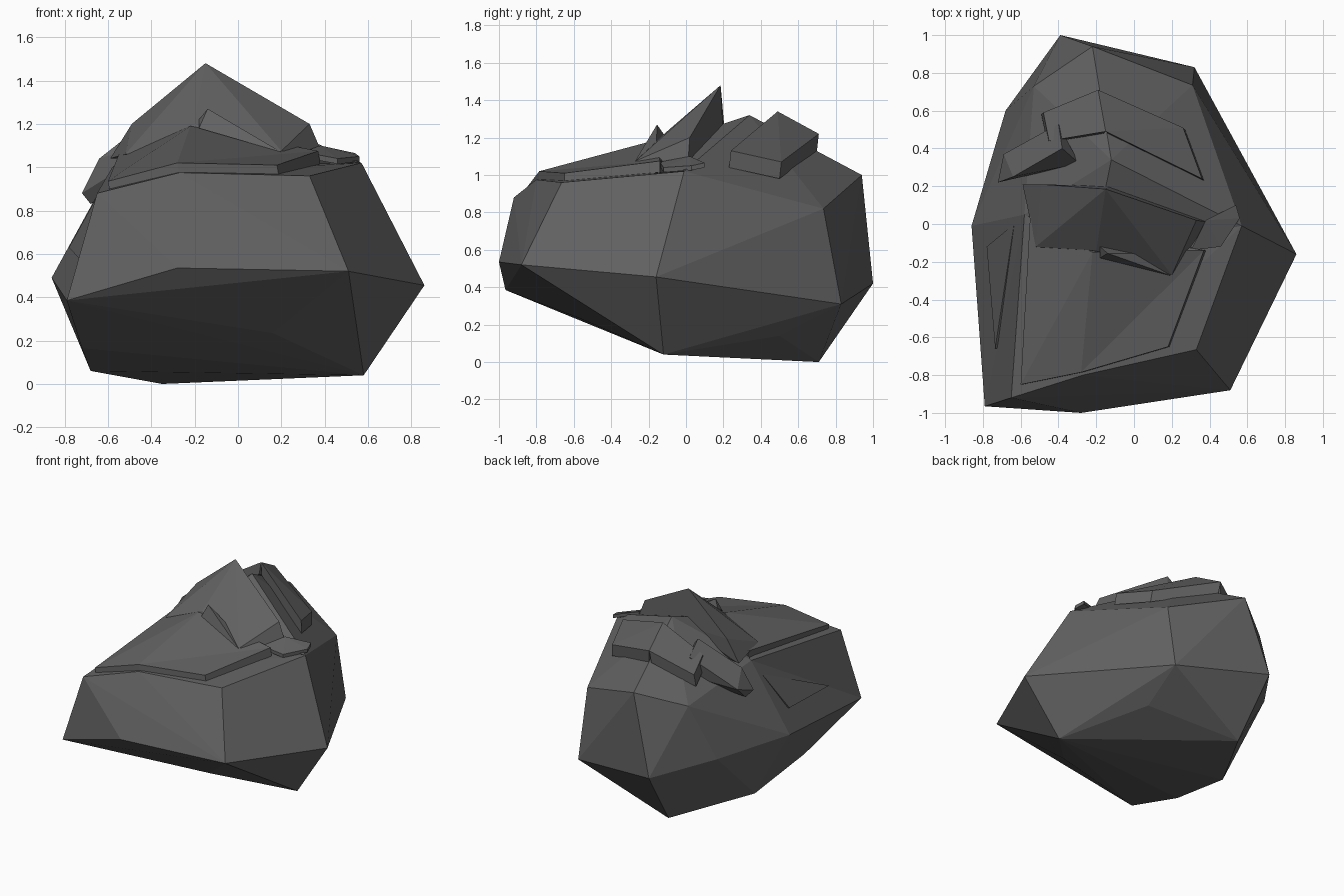
import bpy, bmesh, math
from mathutils import Vector

if "Cube" in bpy.data.objects:
    bpy.data.objects.remove(bpy.data.objects["Cube"])

stone = bpy.data.materials.new("dark_stone")
stone.diffuse_color = (.12, .12, .12, 1)
stone.use_nodes = True
stone.node_tree.nodes["Principled BSDF"].inputs["Base Color"].default_value = stone.diffuse_color


def find_edge(bm, a, b):
    """Edge joining two given corners, if there is one."""
    for e in bm.edges:
        p, q = (v.co for v in e.verts)
        for s, t in ((p, q), (q, p)):
            if (s - Vector(a)).length < .001 and (t - Vector(b)).length < .001:
                return e


def rock(name, pts, drop=None, flips=(), dents=()):
    """Flat-faced stone: convex hull of its corners, plus a shifted copy for thickness.
    flips turn hull edges into creases; dents pull a point of an edge inward."""
    pts = list(pts)
    if drop:
        pts += [tuple(a + d for a, d in zip(p, drop)) for p in pts]
    bm = bmesh.new()
    for p in pts:
        bm.verts.new(p)
    bmesh.ops.convex_hull(bm, input=bm.verts[:])
    bmesh.ops.delete(bm, geom=[v for v in bm.verts if not v.link_faces], context='VERTS')
    bmesh.ops.triangulate(bm, faces=bm.faces[:])
    for a, b in flips:
        e = find_edge(bm, a, b)
        if e:
            bmesh.ops.rotate_edges(bm, edges=[e])
    for a, b, to in dents:
        e = find_edge(bm, a, b)
        if e:
            new = bmesh.utils.edge_split(e, e.verts[0], .5)[1]
            bmesh.ops.triangulate(bm, faces=[f for f in bm.faces if len(f.verts) > 3])
            new.co = to
    bmesh.ops.dissolve_limit(bm, angle_limit=math.radians(2), verts=bm.verts[:], edges=bm.edges[:])
    bmesh.ops.recalc_face_normals(bm, faces=bm.faces[:])
    me = bpy.data.meshes.new(name)
    bm.to_mesh(me)
    bm.free()
    me.materials.append(stone)
    ob = bpy.data.objects.new(name, me)
    bpy.context.collection.objects.link(ob)
    return ob


# Boulder: widest ring, shoulder ring, underside
girth = [(-.86, -.01, .49), (-.79, -.965, .385), (-.28, -1, .535), (.51, -.88, .52),
         (.86, -.16, .455), (.32, .83, .31), (-.39, 1, .42), (-.68, .6, .49)]
shoulder = [(-.65, -.92, .88), (-.27, -.8, .975), (.33, -.665, .96), (.57, -.01, 1.02),
            (.31, .735, .82), (-.22, .94, 1.0), (-.53, .73, .9), (-.58, .05, 1.0)]
underside = [(.58, -.12, .04), (.29, .5, .14), (-.35, .71, 0), (-.68, .15, .06),
             (-.72, -.39, .165), (.16, -.57, .235)]
boulder = rock("boulder", girth + shoulder + underside,
               flips=[(girth[0], shoulder[0])],
               dents=[(underside[4], underside[5], (-.28, -.56, .245))])

# Ridge rising from the rear shoulder to the peak
parts = [rock("rear_ridge", shoulder[3:] + [(-.12, .34, 1.32), (-.22, -.15, 1.16), (0, .2, .7)])]

# Front slope layer: two plates meeting along a diagonal
parts += [rock("front_layer_left", [(-.6, -.85, .935), (-.28, -.785, 1.02), (.37, -.14, 1.075),
                                    (-.22, -.15, 1.19), (-.55, .04, 1.06)], (.01, 0, -.06)),
          rock("front_layer_right", [(-.28, -.785, 1.02), (.18, -.65, 1.01), (.37, -.14, 1.075)],
               (.01, 0, -.06))]

# Upright crest
parts += [rock("crest", [(-.49, .21, 1.2), (-.15, .185, 1.48), (.33, .02, 1.2), (.39, .01, 1.06),
                         (.2, -.27, 1.075), (-.2, -.14, 1.2), (-.52, -.12, 1.06),
                         (-.59, .21, 1.04), (-.13, .2, 1.2)])]

# Chip on the face of the crest
parts += [rock("crest_chip", [(-.18, -.12, 1.22), (-.14, -.155, 1.27), (.2, -.275, 1.07),
                              (-.18, -.18, 1.18), (.14, -.16, 1.09)])]

# Slab on the rear slope, two halves meeting at the ridge
parts += [rock("rear_slab_right", [(-.15, .49, 1.34), (-.19, .71, 1.22), (.26, .51, 1.07),
                                   (.36, .24, 1.13)], (.01, -.01, -.09)),
          rock("rear_slab_left", [(-.15, .49, 1.34), (-.19, .71, 1.22), (-.48, .59, 1.07),
                                  (-.45, .44, 1.16)], (-.01, -.01, -.09))]

# Chunk on the left shoulder
parts += [rock("left_chunk", [(-.64, .25, 1.04), (-.38, .4, 1.245), (-.4, .53, 1.16),
                              (-.69, .37, .93), (-.72, .22, .88), (-.29, .32, 1.15),
                              (-.38, .33, 1.1), (-.4, .5, 1.0), (-.68, .26, .83)])]

# Thin flakes on the right shoulder and left side
parts += [rock("right_flake", [(.3, -.14, 1.07), (.46, -.12, 1.04), (.56, .03, 1.05),
                               (.54, .1, 1.065), (.38, .02, 1.1)], (0, 0, -.025)),
          rock("left_flake", [(-.78, -.12, .63), (-.635, 0, .893), (-.735, -.66, .58)],
               (.05, 0, -.02))]

# Fuse everything into one stone
bpy.context.view_layer.objects.active = boulder
for p in parts:
    m = boulder.modifiers.new(p.name, 'BOOLEAN')
    m.operation, m.solver, m.object = 'UNION', 'EXACT', p
    bpy.ops.object.modifier_apply(modifier=m.name)
    bpy.data.objects.remove(p)
